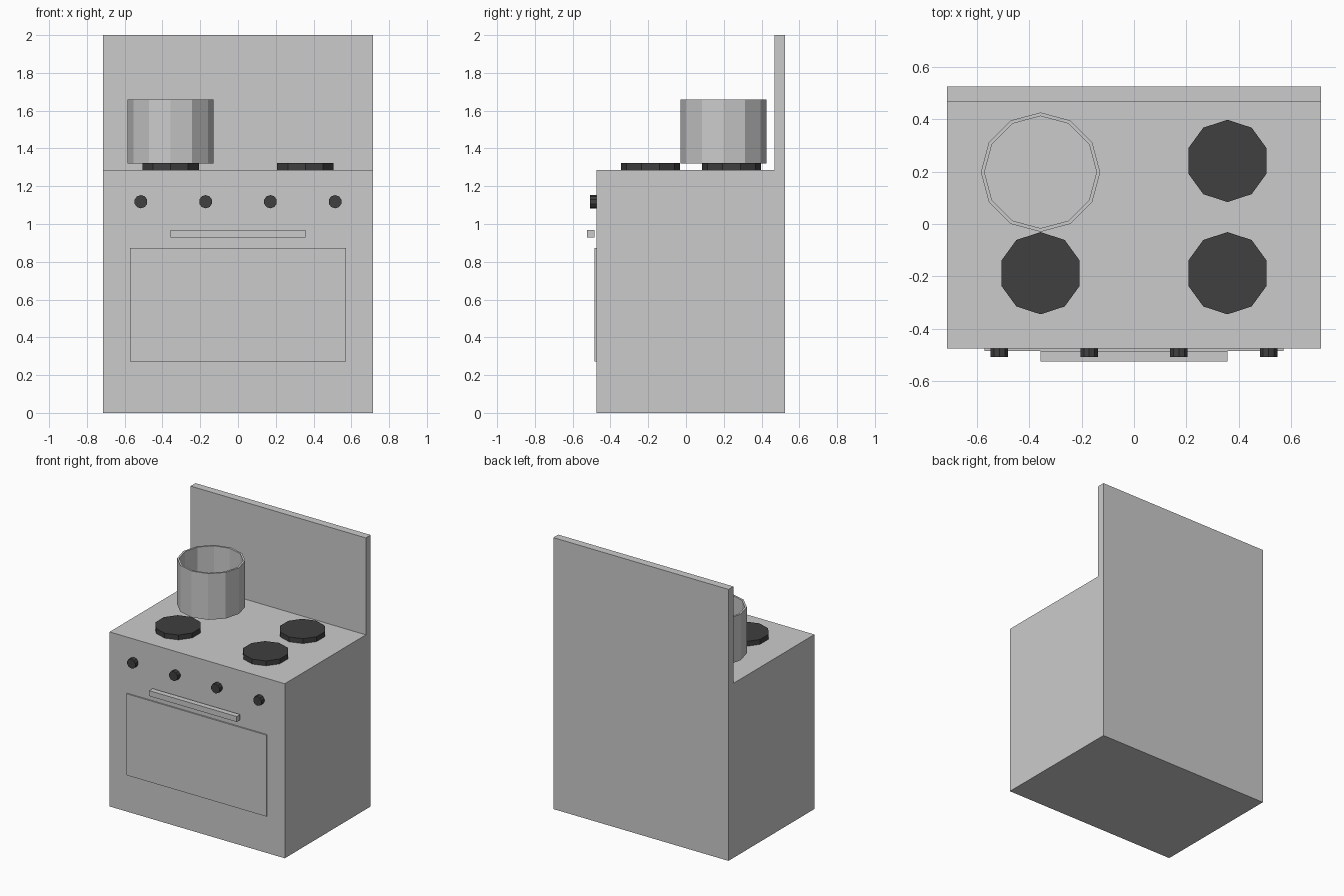
import bpy, bmesh
from math import radians
from mathutils import Matrix

if "Cube" in bpy.data.objects:
    bpy.data.objects.remove(bpy.data.objects["Cube"])

dark = bpy.data.materials.new("dark_iron")
dark.diffuse_color = (0.05, 0.05, 0.05, 1)
dark.use_nodes = True
dark.node_tree.nodes["Principled BSDF"].inputs["Base Color"].default_value = dark.diffuse_color


def finish(name, bm, mat=None):
    bmesh.ops.recalc_face_normals(bm, faces=bm.faces[:])
    me = bpy.data.meshes.new(name)
    bm.to_mesh(me)
    bm.free()
    ob = bpy.data.objects.new(name, me)
    bpy.context.collection.objects.link(ob)
    if mat:
        me.materials.append(mat)
    return ob


def box(name, x, y, z):
    """Box spanning the (min, max) pairs."""
    bm = bmesh.new()
    bmesh.ops.create_cube(bm, size=1)
    for v in bm.verts:
        v.co = [r[0] if c < 0 else r[1] for r, c in zip((x, y, z), v.co)]
    return finish(name, bm)


def disc(name, sides, radius, depth, loc, tilt=0, mat=None):
    """Cylinder centred on loc with a vertex towards +y, optionally tilted about x."""
    bm = bmesh.new()
    bmesh.ops.create_cone(bm, cap_ends=True, segments=sides,
                          radius1=radius, radius2=radius, depth=depth)
    spin = Matrix.Rotation(radians(90), 4, 'Z')
    bm.transform(spin)
    # put one vertex exactly on +y
    v = bm.verts[:][0]
    v2 = v.co.to_2d()
    bm.transform(Matrix.Rotation(v2.angle_signed((0, 1)) * -1, 4, 'Z'))
    bm.transform(Matrix.Translation(loc) @ Matrix.Rotation(tilt, 4, 'X'))
    return finish(name, bm, mat)


# Body and splashback: one L-shaped side profile extruded across x
HW, TOP, FRONT, BACK = 0.714, 1.286, -0.475, 0.525
bm = bmesh.new()
profile = [(FRONT, 0), (BACK, 0), (BACK, 2), (0.468, 2), (0.468, TOP), (FRONT, TOP)]
face = bm.faces.new([bm.verts.new((-HW, y, z)) for y, z in profile])
ext = bmesh.ops.extrude_face_region(bm, geom=[face])
bmesh.ops.translate(bm, vec=(2 * HW, 0, 0),
                    verts=[g for g in ext["geom"] if isinstance(g, bmesh.types.BMVert)])
finish("stove_body", bm)

# Oven door and its handle
box("oven_door", (-0.571, 0.571), (-0.485, -0.47), (0.273, 0.873))
box("door_handle", (-0.357, 0.357), (-0.525, -0.485), (0.928, 0.968))

# Four burners
for side, x in (("left", -0.357), ("right", 0.357)):
    for row, y in (("front", -0.188), ("rear", 0.241)):
        disc(f"burner_{row}_{side}", 10, 0.157, 0.036, (x, y, TOP + 0.018), mat=dark)

# Four control knobs
for i in range(4):
    disc(f"knob_{i + 1}", 10, 0.035, 0.04, (-0.514 + i * 0.3427, -0.489, 1.118),
         tilt=radians(90), mat=dark)

# Cooking pot: hollow twelve-sided cylinder, opened by inset and push-down
pot = disc("pot", 12, 0.228, 0.34, (-0.357, 0.198, 1.489))
bm = bmesh.new()
bm.from_mesh(pot.data)
top = max(bm.faces, key=lambda f: f.calc_center_median().z)
bmesh.ops.inset_region(bm, faces=[top], thickness=0.014)
inner = bmesh.ops.extrude_face_region(bm, geom=[top])["geom"]
bmesh.ops.delete(bm, geom=[top], context='FACES_ONLY')
bmesh.ops.translate(bm, vec=(0, 0, -0.325),
                    verts=[g for g in inner if isinstance(g, bmesh.types.BMVert)])
bmesh.ops.recalc_face_normals(bm, faces=bm.faces[:])
bm.to_mesh(pot.data)
bm.free()
